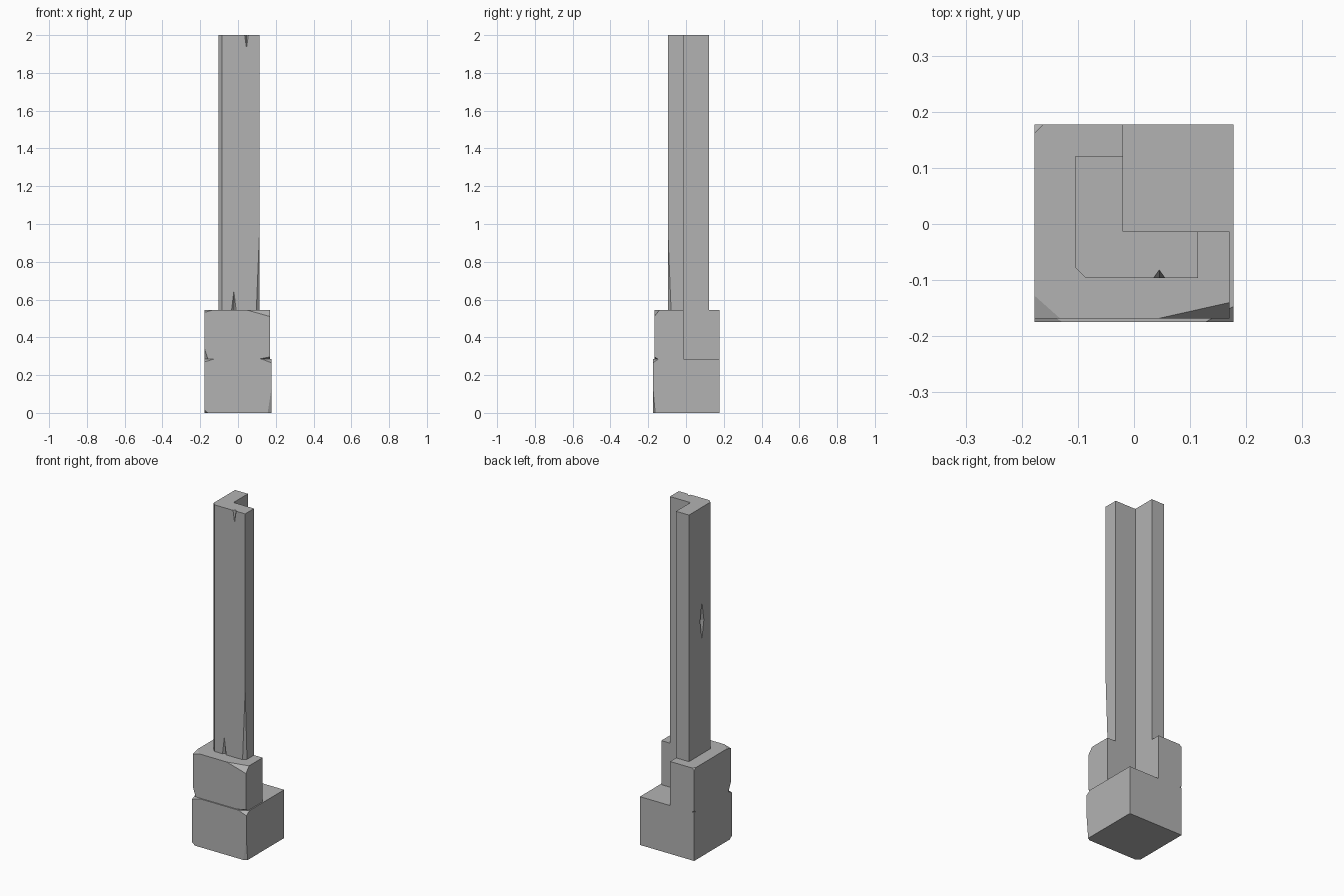
import bpy, bmesh
from mathutils import Vector

cube = bpy.data.objects.get("Cube")
if cube:
    bpy.data.objects.remove(cube, do_unlink=True)

stone = bpy.data.materials.new("grey_stone")
stone.use_nodes = True
GREY = (0.45, 0.45, 0.45, 1)
stone.diffuse_color = GREY
stone.node_tree.nodes["Principled BSDF"].inputs["Base Color"].default_value = GREY


def chip(bm, corner, sx, sy, sz):
    """Slice off an outer corner; signed sizes point into the block."""
    c = Vector(corner)
    a, b, d = c + Vector((sx, 0, 0)), c + Vector((0, sy, 0)), c + Vector((0, 0, sz))
    n = (b - a).cross(d - a).normalized()
    if n.dot(c - a) < 0:
        n = -n
    cut = bmesh.ops.bisect_plane(bm, geom=bm.verts[:] + bm.edges[:] + bm.faces[:],
                                 plane_co=a, plane_no=n, clear_outer=True)
    edges = [e for e in cut["geom_cut"] if isinstance(e, bmesh.types.BMEdge)]
    bmesh.ops.contextual_create(bm, geom=edges)


def prism(name, outline, z0, z1, chips=()):
    """Extrude a plan outline upward and chip its corners."""
    bm = bmesh.new()
    face = bm.faces.new([bm.verts.new((x, y, z0)) for x, y in outline])
    up = bmesh.ops.extrude_face_region(bm, geom=[face], use_keep_orig=True)
    bmesh.ops.translate(bm, vec=(0, 0, z1 - z0),
                        verts=[v for v in up["geom"] if isinstance(v, bmesh.types.BMVert)])
    for c in chips:
        chip(bm, *c)
    bmesh.ops.recalc_face_normals(bm, faces=bm.faces[:])
    return finish(name, bm)


def finish(name, bm):
    mesh = bpy.data.meshes.new(name)
    bm.to_mesh(mesh)
    bm.free()
    mesh.materials.append(stone)
    ob = bpy.data.objects.new(name, mesh)
    bpy.context.collection.objects.link(ob)
    return ob


def nick(target, centre, half_width, half_height, inward, depth):
    """Carve a diamond-shaped nick into a flat side."""
    c, n, up = Vector(centre), Vector(inward), Vector((0, 0, half_height))
    side = n.cross(Vector((0, 0, 1))) * half_width
    bm = bmesh.new()
    for p in (c + side, c - side, c + up, c - up, c + n * depth, c - n * depth):
        bm.verts.new(p)
    bmesh.ops.convex_hull(bm, input=bm.verts[:])
    bmesh.ops.recalc_face_normals(bm, faces=bm.faces[:])
    cutter = finish("nick_cutter", bm)
    cutter.hide_render = True
    mod = target.modifiers.new("nick", 'BOOLEAN')
    mod.operation, mod.solver, mod.object = 'DIFFERENCE', 'EXACT', cutter
    bpy.context.view_layer.objects.active = target
    bpy.ops.object.modifier_apply(modifier=mod.name)
    bpy.data.objects.remove(cutter, do_unlink=True)


W = 0.177                  # half width of the base
IX, IY = -0.02, -0.013     # inner corner shared by both L shapes
Z1, Z2, TOP = 0.285, 0.545, 2.0

# Square foot block
F = -0.175
prism("base_block", [(-W, F), (W, F), (W, W), (-W, W)], 0, Z1, [
    ((W, F, 0), -0.02, 0.012, 0.13),
    ((-W, F, 0), 0.018, 0.02, 0.015),
    ((W, F, Z1), -0.05, 0.028, -0.02),
    ((-W, F, Z1), 0.05, 0.03, -0.015),
])

# L-shaped plinth
M, R = -0.168, 0.17
prism("corner_plinth", [(-W, M), (R, M), (R, IY), (IX, IY), (IX, W), (-W, W)], Z1, Z2, [
    ((-W, M, Z2), 0.045, 0.04, -0.013),
    ((R, M, Z2), -0.125, 0.028, -0.035),
    ((-W, M, Z1), 0.018, 0.025, 0.055),
    ((R, M, Z1), -0.06, 0.02, 0.012),
    ((-W, W, Z2), 0.015, -0.015, -0.012),
    ((-W, W, Z1), 0.012, -0.012, 0.012),
])

# Tall L-shaped post with one bevelled outer edge
L, P, E, B = -0.104, -0.096, 0.114, 0.121
post = prism("corner_post", [(L, P + 0.018), (L + 0.018, P), (E, P), (E, IY),
                             (IX, IY), (IX, B), (L, B)], Z2, TOP,
             [((E, P, Z2), -0.017, 0.017, 0.42)])

# Nicks in the post
nick(post, (0.045, P, TOP), 0.01, 0.07, (0, 1, 0), 0.014)
nick(post, (-0.022, P, Z2), 0.012, 0.1, (0, 1, 0), 0.014)
nick(post, (L, 0.0, 1.33), 0.018, 0.11, (1, 0, 0), 0.014)
